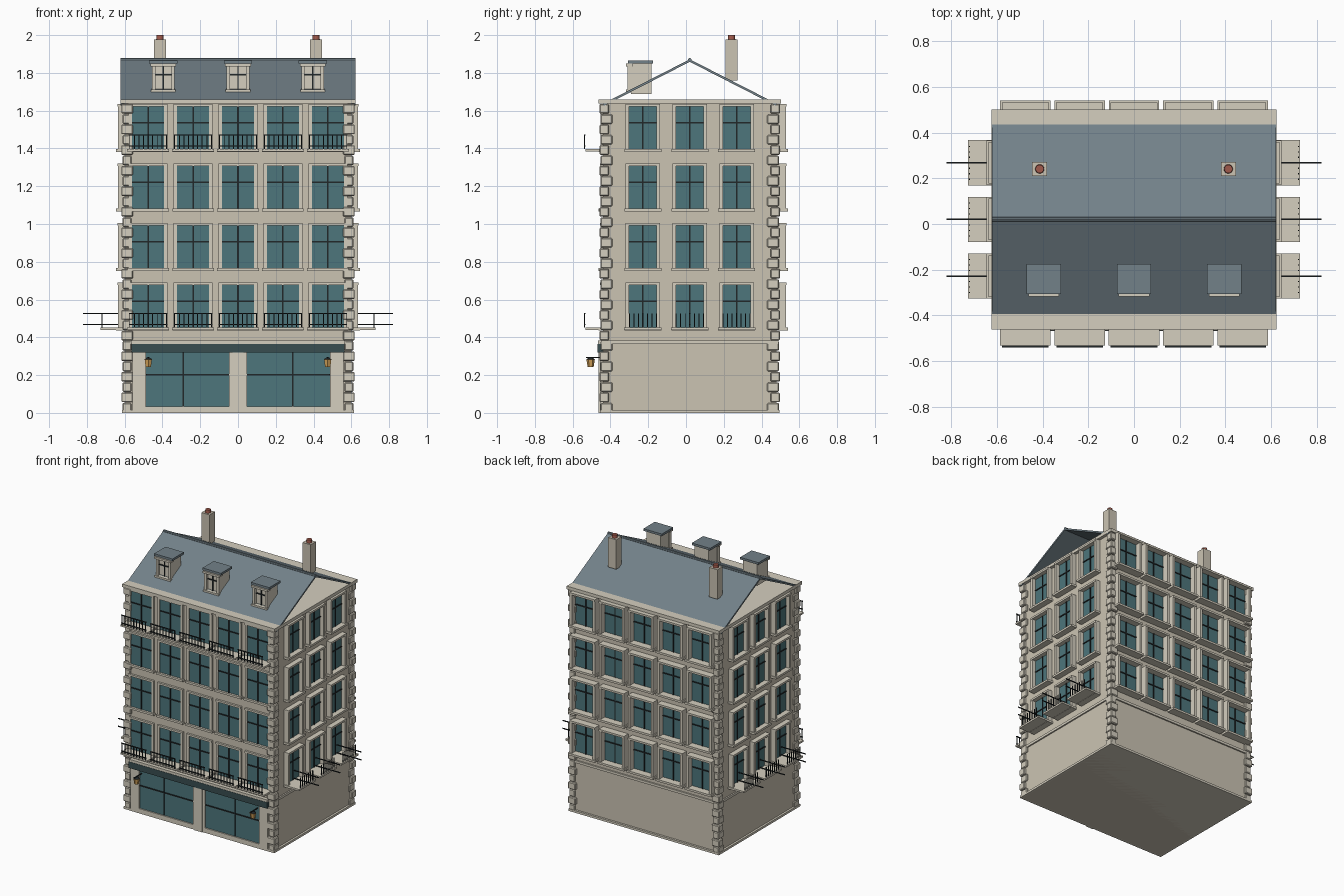
import bpy, bmesh, math
from mathutils import Matrix, Vector

if "Cube" in bpy.data.objects:
    bpy.data.objects.remove(bpy.data.objects["Cube"])

COLORS = {
    "stone": (0.60, 0.55, 0.45, 1), "trim": (0.66, 0.62, 0.52, 1),
    "glass": (0.075, 0.18, 0.20, 1), "slate": (0.17, 0.22, 0.25, 1),
    "iron": (0.015, 0.02, 0.022, 1), "sign": (0.04, 0.075, 0.08, 1),
    "clay": (0.35, 0.10, 0.07, 1), "lamp": (0.65, 0.36, 0.10, 1),
}
MATS = {}
for key, col in COLORS.items():
    MATS[key] = bpy.data.materials.new(key)
    MATS[key].diffuse_color = col

parts = {}
I = Matrix.Identity(4)
CY = 0.02                      # building centre in y


def mesh_of(name, mat):
    return parts.setdefault(name, (bmesh.new(), mat))[0]


def box(name, mat, x, y, z, M=I):
    """Axis-aligned box from (min, max) pairs, placed by M."""
    size = Matrix.Diagonal((x[1] - x[0], y[1] - y[0], z[1] - z[0], 1))
    mid = Matrix.Translation((sum(x) / 2, sum(y) / 2, sum(z) / 2))
    bmesh.ops.create_cube(mesh_of(name, mat), size=1, matrix=M @ mid @ size)


def cone(name, mat, loc, r1, r2, h, n):
    bmesh.ops.create_cone(mesh_of(name, mat), cap_ends=True, segments=n, radius1=r1,
                          radius2=r2, depth=h, matrix=Matrix.Translation(loc))


def span(c, w):
    return (c - w / 2, c + w / 2)


def facade(angle, dist):
    """Local frame: x along the wall, -y outward, wall plane at y = 0."""
    return (Matrix.Translation((0, CY, 0)) @ Matrix.Rotation(angle, 4, 'Z')
            @ Matrix.Translation((0, -dist, 0)))


def window(M, side, u, z, w, h, proj):
    """Glass, glazing bars, jambs, lintel and sill."""
    box(side + "_window_glass", "glass", span(u, w), (-0.006, 0.01), (z, z + h), M)
    bars = side + "_glazing_bars"
    box(bars, "iron", span(u, 0.008), (-0.011, 0), (z, z + h), M)
    box(bars, "iron", span(u, w), (-0.011, 0), span(z + h * 0.62, 0.008), M)
    for s in (-1, 1):
        box(side + "_window_surrounds", "trim", span(u + s * (w / 2 + 0.009), 0.018),
            (-proj, 0), (z - 0.005, z + h + 0.01), M)
    box(side + "_window_surrounds", "trim", span(u, w + 0.036),
        (-proj - 0.003, 0), (z + h, z + h + 0.014), M)
    box(side + "_window_sills", "trim", span(u, w + 0.05),
        (-proj - 0.01, 0), (z - 0.015, z), M)


# main body, base, string course, cornice
HX, HY = 0.60, 0.46
box("walls", "stone", (-HX, HX), (CY - HY, CY + HY), (0, 1.64))
box("plinth", "trim", (-0.615, 0.615), (CY - 0.475, CY + 0.475), (0, 0.016))
box("string_course", "trim", (-0.61, 0.61), (CY - 0.47, CY + 0.47), (0.366, 0.384))
box("cornice", "trim", (-0.623, 0.623), (CY - 0.482, CY + 0.482), (1.637, 1.66))

# corner quoins
N = 30
step = 1.637 / N
for sx in (-1, 1):
    for sy in (-1, 1):
        for i in range(N):
            w = 0.062 if i % 2 else 0.046
            d = 0.050 if i % 2 else 0.062
            out = 0.618 if i % 2 else 0.611
            yo = 0.478 if i % 2 else 0.472
            box("quoins", "trim", span(sx * (out - w / 2), w),
                span(CY + sy * (yo - d / 2), d), (i * step + 0.002, (i + 1) * step - 0.002))

# windows of all four sides
FRONT, BACK = facade(0, HY), facade(math.pi, HY)
RIGHT, LEFT = facade(math.pi / 2, HX), facade(-math.pi / 2, HX)
US = [i * 0.238 for i in range(-2, 3)]
SIDE_US = [i * 0.248 for i in range(-1, 2)]
ZS = [0.452 + i * 0.315 for i in range(4)]
for z in ZS:
    for u in US:
        window(FRONT, "front", u, z, 0.17, 0.225, 0.012)
        window(BACK, "back", u, z, 0.17, 0.225, 0.05)
    for u in SIDE_US:
        window(RIGHT, "right", u, z, 0.146, 0.225, 0.035)
        window(LEFT, "left", u, z, 0.146, 0.225, 0.035)

# front balconies on the first and top floors
for z in (ZS[0], ZS[3]):
    for u in US:
        box("balcony_slabs", "trim", span(u, 0.222), (-0.533, -0.44), (z - 0.013, z))
        for rz in (0.016, 0.074):
            box("balcony_rails", "iron", span(u, 0.204), (-0.54, -0.533), span(z + rz, 0.006))
        for k in range(9):
            box("balcony_rails", "iron", span(u - 0.097 + k * 0.02425, 0.005),
                (-0.539, -0.534), (z, z + 0.074))

# side balconies: rails run outward, balusters stand along the slab
for M in (RIGHT, LEFT):
    for u in SIDE_US:
        z = ZS[0]
        box("side_balcony_slabs", "trim", span(u, 0.198), (-0.127, 0), (z - 0.013, z), M)
        for rz in (0.016, 0.074):
            box("side_balcony_rails", "iron", span(u, 0.006), (-0.22, -0.02), span(z + rz, 0.006), M)
        for k in range(7):
            box("side_balcony_rails", "iron", span(u - 0.072 + k * 0.024, 0.005),
                (-0.1225, -0.1175), (z, z + 0.074), M)

# shopfront
box("shop_sign_band", "sign", (-0.565, 0.565), (-0.468, -0.43), (0.32, 0.366))
box("shop_cornice", "trim", (-0.565, 0.565), (-0.466, -0.43), (0.366, 0.384))
for s in (-1, 1):
    box("shop_glass", "glass", span(s * 0.268, 0.44), (-0.447, -0.43), (0.035, 0.32))
    box("shop_glazing_bars", "iron", span(s * 0.29, 0.008), (-0.452, -0.44), (0.035, 0.32))
    box("shop_glazing_bars", "iron", span(s * 0.268, 0.44), (-0.452, -0.44), span(0.203, 0.008))
    box("shop_pilasters", "trim", span(s * 0.524, 0.07), (-0.456, -0.43), (0, 0.32))
    box("shop_pilasters", "trim", span(s * 0.268, 0.45), (-0.456, -0.43), (0, 0.035))
    # wall lanterns
    cone("lantern_lamps", "lamp", (s * 0.475, -0.505, 0.263), 0.016, 0.022, 0.04, 6)
    cone("lantern_caps", "iron", (s * 0.475, -0.505, 0.288), 0.024, 0.008, 0.01, 6)
    box("lantern_arms", "iron", span(s * 0.475, 0.006), (-0.53, -0.44), span(0.294, 0.006))
box("shop_pilasters", "trim", (-0.048, 0.048), (-0.456, -0.43), (0, 0.32))
box("shop_pilasters", "trim", (-0.03, 0.03), (-0.462, -0.43), (0, 0.32))

# open-ended roof slopes and ridge
RUN, Z0, Z1 = 0.46, 1.637, 1.872
slope = math.atan2(Z1 - Z0, RUN)
length = math.hypot(Z1 - Z0, RUN)
for s in (-1, 1):
    M = (Matrix.Translation((0, CY, Z1)) @ Matrix.Rotation(-s * slope, 4, 'X'))
    box("roof_slopes", "slate", (-0.622, 0.622), (0, length) if s > 0 else (-length, 0),
        (-0.012, 0), M)
bmesh.ops.create_cone(mesh_of("roof_ridge", "slate"), cap_ends=True, segments=8,
                      radius1=0.01, radius2=0.01, depth=1.244,
                      matrix=Matrix.Translation((0, CY, 1.869)) @ Matrix.Rotation(math.pi / 2, 4, 'Y'))

# dormers
for x in (-0.395, 0, 0.395):
    box("dormer_bodies", "trim", span(x, 0.115), (-0.29, -0.183), (1.687, 1.85))
    box("dormer_caps", "slate", span(x, 0.15), (-0.307, -0.175), (1.85, 1.866))
    box("dormer_trim", "trim", span(x, 0.135), (-0.318, -0.28), (1.835, 1.849))
    box("dormer_trim", "trim", span(x, 0.13), (-0.318, -0.28), (1.697, 1.712))
    for s in (-1, 1):
        box("dormer_trim", "trim", span(x + s * 0.051, 0.018), (-0.309, -0.28), (1.71, 1.84))
    box("dormer_bars", "iron", span(x, 0.007), (-0.297, -0.285), (1.712, 1.835))
    box("dormer_bars", "iron", span(x, 0.085), (-0.297, -0.285), span(1.79, 0.007))

# chimneys with clay pots
for x in (-0.413, 0.413):
    box("chimneys", "stone", span(x, 0.066), span(0.241, 0.062), (1.76, 1.978))
    cone("chimney_pots", "clay", (x, 0.241, 1.988), 0.02, 0.018, 0.024, 16)

# turn every part into an object
for name, (bm, mat) in parts.items():
    me = bpy.data.meshes.new(name)
    bm.to_mesh(me)
    bm.free()
    me.materials.append(MATS[mat])
    ob = bpy.data.objects.new(name, me)
    bpy.context.collection.objects.link(ob)
    if name == "quoins":
        bev = ob.modifiers.new("bevel", 'BEVEL')
        bev.width = 0.005
        bev.segments = 1

for m in bpy.data.materials:
    if m.users and not m.is_grease_pencil:
        m.use_nodes = True
        m.node_tree.nodes["Principled BSDF"].inputs["Base Color"].default_value = m.diffuse_color
